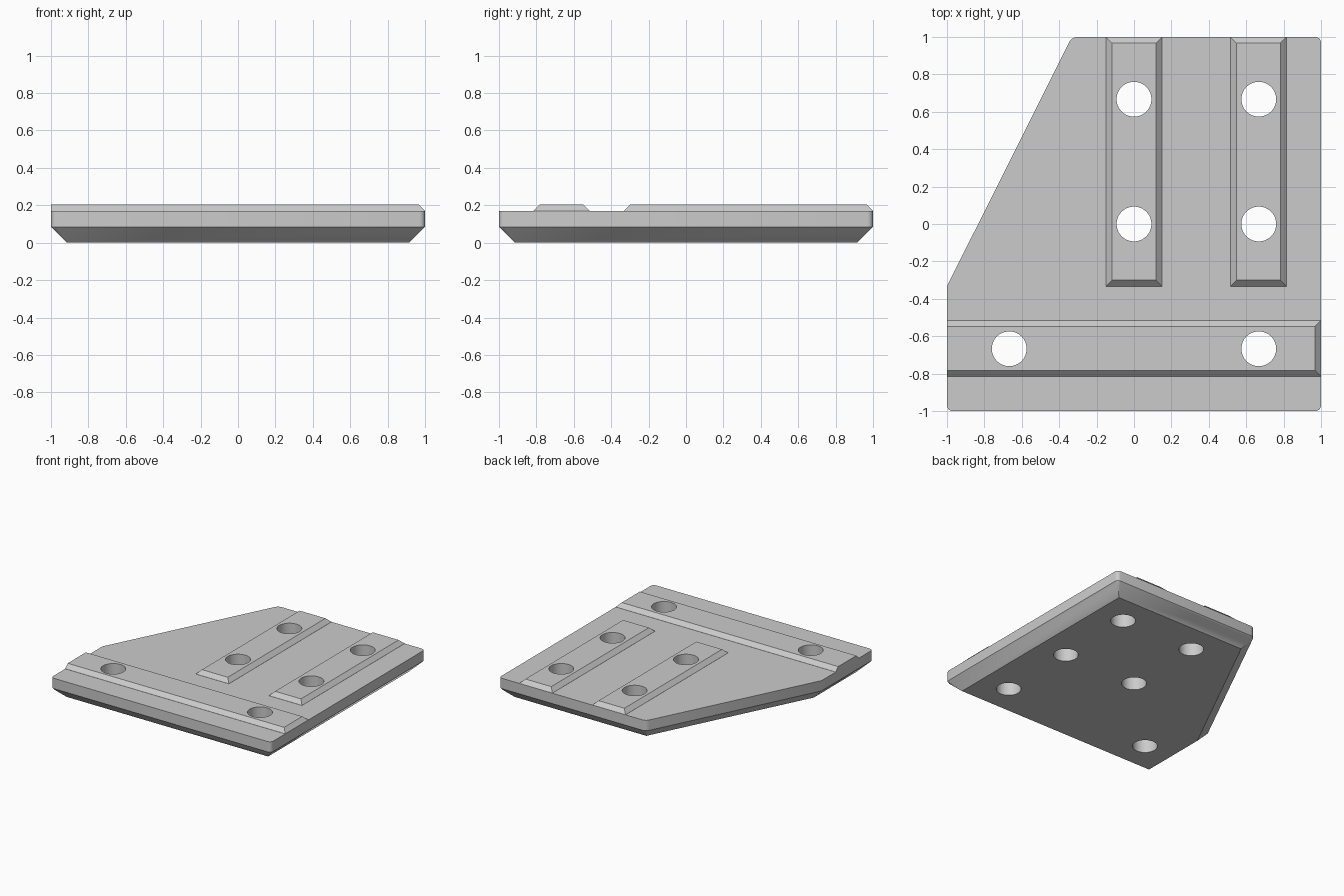
import bpy
import bmesh
import math

if "Cube" in bpy.data.objects:
    bpy.data.objects.remove(bpy.data.objects["Cube"], do_unlink=True)

MID, DECK, TOP = 0.085, 0.17, 0.203

grey = bpy.data.materials.new("plain grey")
grey.use_nodes = True
grey.diffuse_color = (0.6, 0.6, 0.6, 1)
grey.node_tree.nodes["Principled BSDF"].inputs["Base Color"].default_value = (0.6, 0.6, 0.6, 1)


def prism(outline, z0, z1):
    """Upright prism over a flat outline."""
    bm = bmesh.new()
    face = bm.faces.new([bm.verts.new((x, y, z0)) for x, y in outline])
    up = bmesh.ops.extrude_face_region(bm, geom=[face])["geom"]
    verts = [v for v in up if isinstance(v, bmesh.types.BMVert)]
    bmesh.ops.translate(bm, verts=verts, vec=(0, 0, z1 - z0))
    bmesh.ops.recalc_face_normals(bm, faces=bm.faces[:])
    return bm


def level_edges(bm, z):
    return [e for e in bm.edges if all(abs(v.co.z - z) < 1e-4 for v in e.verts)]


def chamfer(bm, edges, size, segments=1):
    bmesh.ops.bevel(bm, geom=edges, offset=size, offset_type="OFFSET",
                    segments=segments, profile=0.5, affect="EDGES")


def finish(name, bm):
    mesh = bpy.data.meshes.new(name)
    bm.to_mesh(mesh)
    bm.free()
    mesh.materials.append(grey)
    obj = bpy.data.objects.new(name, mesh)
    bpy.context.collection.objects.link(obj)
    return obj


# Base plate: chamfered underside, rounded upright corners
bm = prism([(-1, -1), (1, -1), (1, 1), (-0.333, 1), (-1, -0.333)], 0, DECK)
chamfer(bm, level_edges(bm, 0), MID)
corners = []
for e in bm.edges:
    a, b = e.verts
    upright = (a.co.xy - b.co.xy).length < 1e-4
    if upright and not (a.co.x < -0.9 and a.co.y > -0.5):
        corners.append(e)
chamfer(bm, corners, 0.03, 4)
parts = [finish("base_plate", bm)]


# Raised ribs with sloping rims
def rib(name, x0, x1, y0, y1, flush_left=False):
    bm = prism([(x0, y0), (x1, y0), (x1, y1), (x0, y1)], DECK, TOP)
    rim = [e for e in level_edges(bm, TOP)
           if not (flush_left and all(v.co.x < x0 + 0.01 for v in e.verts))]
    chamfer(bm, rim, TOP - DECK - 0.0005)
    parts.append(finish(name, bm))


rib("front_rib", -1, 1, -0.815, -0.515, flush_left=True)
rib("middle_rib", -0.15, 0.15, -0.333, 1)
rib("left_rib", 0.515, 0.815, -0.333, 1)

# Bolt holes through ribs and plate
holes = [(x, y) for x in (0, 0.667) for y in (0, 0.667)]
holes += [(x, -0.667) for x in (-0.667, 0.667)]
bm = bmesh.new()
for x, y in holes:
    made = bmesh.ops.create_cone(bm, cap_ends=True, segments=48,
                                 radius1=0.093, radius2=0.093, depth=1)
    bmesh.ops.translate(bm, verts=made["verts"], vec=(x, y, 0.1))
cutter = finish("hole_cutter", bm)
cutter.hide_render = True

for obj in parts:
    mod = obj.modifiers.new("holes", "BOOLEAN")
    mod.operation = "DIFFERENCE"
    mod.solver = "EXACT"
    mod.object = cutter
    bpy.ops.object.select_all(action="DESELECT")
    obj.select_set(True)
    bpy.context.view_layer.objects.active = obj
    bpy.ops.object.modifier_apply(modifier=mod.name)
    bpy.ops.object.shade_smooth_by_angle(angle=math.radians(30))

bpy.data.objects.remove(cutter, do_unlink=True)
